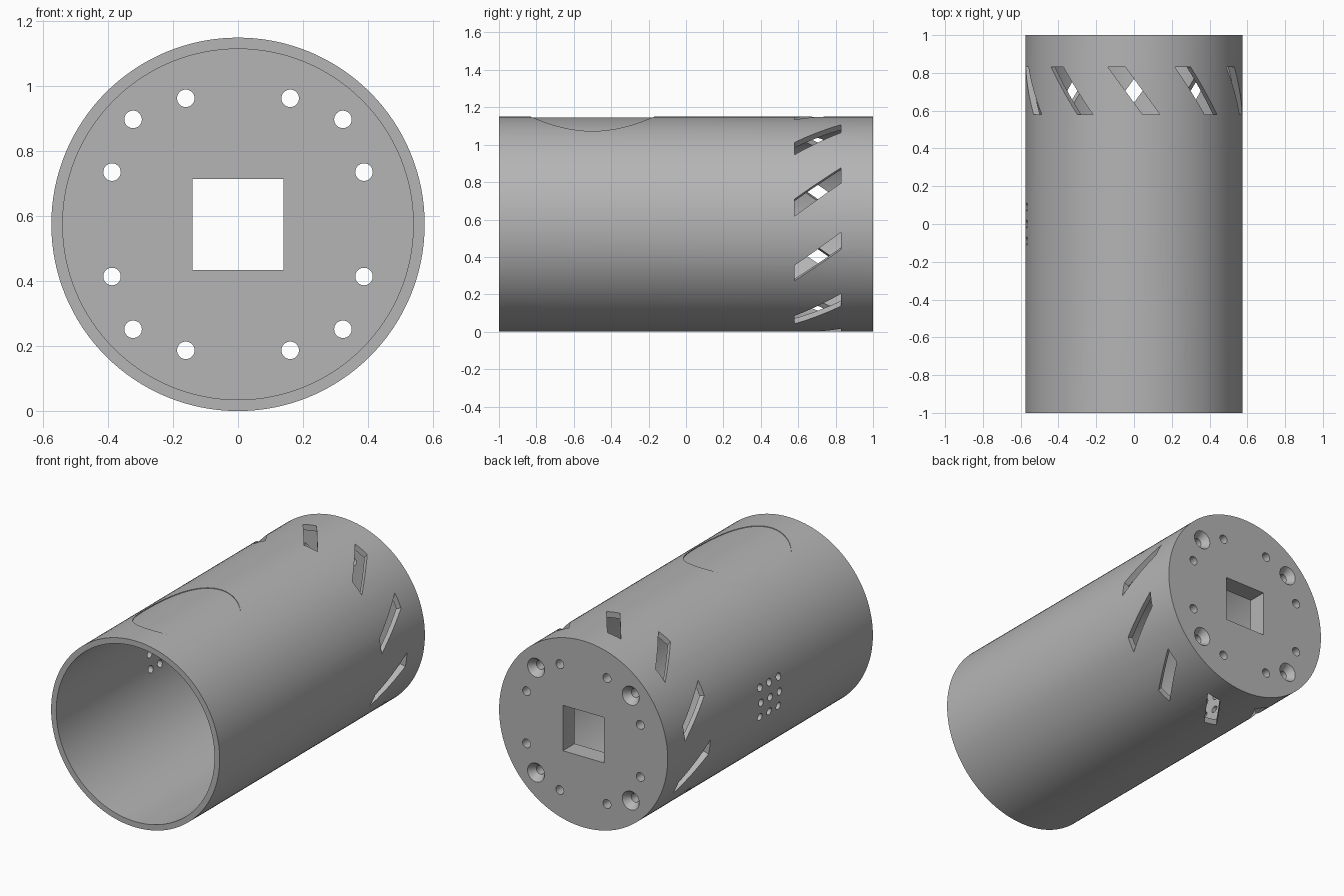
import bpy, bmesh
from math import pi, cos, sin, radians
from mathutils import Matrix, Vector

if "Cube" in bpy.data.objects:
    bpy.data.objects.remove(bpy.data.objects["Cube"], do_unlink=True)

RADIUS, BORE, SIDES = 0.575, 0.54, 128
PLATE_Y = 0.885           # inner face of the end plate
ALONG_Y = Matrix.Rotation(-pi / 2, 4, 'X')
ALONG_X = Matrix.Rotation(pi / 2, 4, 'Y')

grey = bpy.data.materials.new("plain grey")
grey.use_nodes = True
colour = (0.46, 0.46, 0.46, 1)
grey.diffuse_color = colour
grey.node_tree.nodes["Principled BSDF"].inputs["Base Color"].default_value = colour


def rod(bm, centre, r1, r2, length, turn=Matrix(), sides=32):
    bmesh.ops.create_cone(bm, cap_ends=True, segments=sides, radius1=r1, radius2=r2,
                          depth=length, matrix=Matrix.Translation(centre) @ turn)


def prism(bm, outline, low, high, turn=Matrix()):
    face = bm.faces.new([bm.verts.new(turn @ Vector((x, y, low))) for x, y in outline])
    top = bmesh.ops.extrude_face_region(bm, geom=[face])["geom"]
    lift = turn.to_3x3() @ Vector((0, 0, high - low))
    bmesh.ops.translate(bm, vec=lift, verts=[v for v in top if isinstance(v, bmesh.types.BMVert)])


def finish(name, bm):
    bmesh.ops.recalc_face_normals(bm, faces=bm.faces)
    mesh = bpy.data.meshes.new(name)
    bm.to_mesh(mesh)
    bm.free()
    mesh.materials.append(grey)
    ob = bpy.data.objects.new(name, mesh)
    bpy.context.collection.objects.link(ob)
    return ob


def cut(target, cutter):
    cutter.hide_render = True
    mod = target.modifiers.new("cut", 'BOOLEAN')
    mod.operation, mod.solver, mod.object = 'DIFFERENCE', 'EXACT', cutter
    bpy.context.view_layer.objects.active = target
    bpy.ops.object.modifier_apply(modifier=mod.name)
    bpy.data.objects.remove(cutter, do_unlink=True)


# Tube closed by a plate at the back
bm = bmesh.new()
rod(bm, (0, 0, 0), RADIUS, RADIUS, 2, ALONG_Y, SIDES)
tube = finish("tube_housing", bm)

bm = bmesh.new()
rod(bm, (0, (PLATE_Y - 1.1) / 2, 0), BORE, BORE, PLATE_Y + 1.1, ALONG_Y, SIDES)
cut(tube, finish("bore_cutter", bm))

# Ten slanted slots around the back of the wall
bm = bmesh.new()
slot = [(-0.137, 0.83), (-0.045, 0.83), (0.137, 0.58), (0.045, 0.58)]
for k in range(10):
    prism(bm, slot, 0.47, 0.65, Matrix.Rotation(k * pi / 5, 4, 'Y'))
cut(tube, finish("slot_cutter", bm))

# Square opening, eight bolt holes and four screw holes in the end plate
bm = bmesh.new()
prism(bm, [(-0.14, -0.14), (0.14, -0.14), (0.14, 0.14), (-0.14, 0.14)], 0.8, 1.1, ALONG_Y)
screws = [(0.457, radians(45 + 90 * k)) for k in range(4)]
bolts = [(0.42, radians(22.5 + 45 * k)) for k in range(8)]
for r, a in screws + bolts:
    rod(bm, (r * cos(a), 0.95, r * sin(a)), 0.027, 0.027, 0.3, ALONG_Y)
cut(tube, finish("plate_hole_cutter", bm))

# Countersinks on the outside of the screw holes
bm = bmesh.new()
for r, a in screws:
    rod(bm, (r * cos(a), 0.98, r * sin(a)), 0.022, 0.065, 0.06, ALONG_Y)
cut(tube, finish("countersink_cutter", bm))

# Three by three grid of small holes in one side
bm = bmesh.new()
for i in (-1, 0, 1):
    for j in (-1, 0, 1):
        rod(bm, (-0.55, 0.09 * i, 0.09 * j), 0.022, 0.022, 0.2, ALONG_X, 24)
cut(tube, finish("vent_cutter", bm))

# Very shallow oval recess on top, following the curve of the tube
bm = bmesh.new()
oval = [(0.287 * cos(t * pi / 48), -0.5 + 0.33 * sin(t * pi / 48)) for t in range(96)]
prism(bm, oval, 0.4, 0.7)
recess = finish("recess_cutter", bm)
bm = bmesh.new()
rod(bm, (0, 0, 0), RADIUS - 0.004, RADIUS - 0.004, 2.2, ALONG_Y, SIDES)
cut(recess, finish("recess_floor_cutter", bm))
cut(tube, recess)

# Stand the tube on the ground and smooth the round walls
tube.location.z = RADIUS
bpy.ops.object.select_all(action='DESELECT')
tube.select_set(True)
bpy.context.view_layer.objects.active = tube
bpy.ops.object.shade_smooth_by_angle(angle=radians(25))
